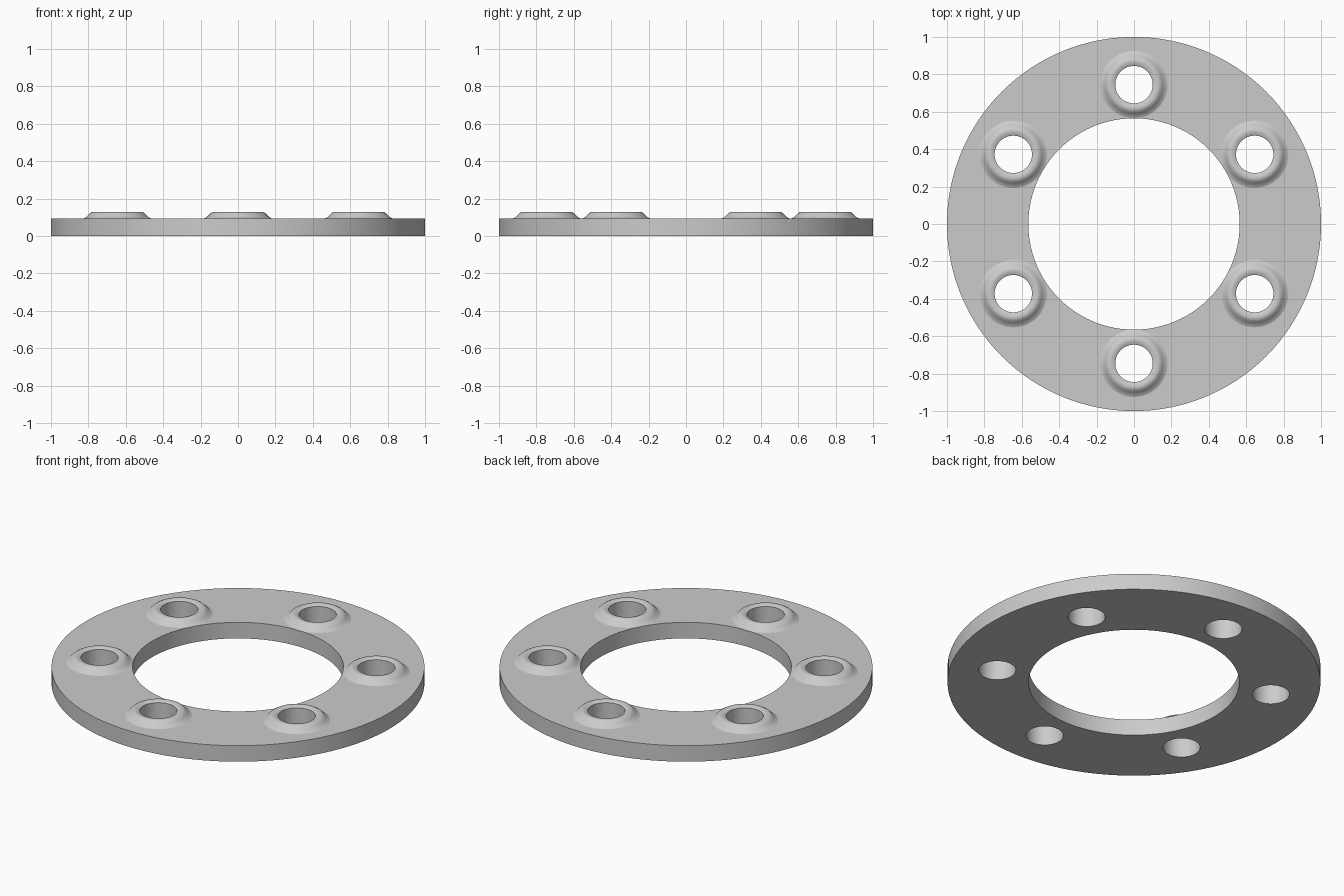
import bpy, bmesh, math
from mathutils import Vector

cube = bpy.data.objects.get("Cube")
if cube:
    bpy.data.objects.remove(cube, do_unlink=True)

PLATE_TOP = 0.095
BOLT_CIRCLE = 0.745
HOLE_RADIUS = 0.1
HOLES = 6

metal = bpy.data.materials.new("plain grey")
metal.use_nodes = True
grey = (0.6, 0.6, 0.6, 1)
metal.diffuse_color = grey
metal.node_tree.nodes["Principled BSDF"].inputs["Base Color"].default_value = grey


def ring_points(radius, z, count, centre=(0, 0)):
    angles = [2 * math.pi * i / count for i in range(count)]
    return [Vector((centre[0] + radius * math.cos(a),
                    centre[1] + radius * math.sin(a), z)) for a in angles]


def finish(bm, name):
    mesh = bpy.data.meshes.new(name)
    bm.to_mesh(mesh)
    bm.free()
    mesh.materials.append(metal)
    obj = bpy.data.objects.new(name, mesh)
    bpy.context.collection.objects.link(obj)
    bpy.ops.object.select_all(action='DESELECT')
    obj.select_set(True)
    bpy.context.view_layer.objects.active = obj
    bpy.ops.object.shade_smooth_by_angle(angle=math.radians(40))
    return obj


centres = []
for i in range(HOLES):
    a = math.radians(90) + 2 * math.pi * i / HOLES
    centres.append((BOLT_CIRCLE * math.cos(a), BOLT_CIRCLE * math.sin(a)))

# Flat annular plate with bolt holes: filled outline, then extruded
bm = bmesh.new()
outlines = [ring_points(1.0, 0, 128), ring_points(0.565, 0, 96)]
outlines += [ring_points(HOLE_RADIUS, 0, 48, c) for c in centres]
for outline in outlines:
    verts = [bm.verts.new(p) for p in outline]
    for v, w in zip(verts, verts[1:] + verts[:1]):
        bm.edges.new((v, w))
bmesh.ops.triangle_fill(bm, edges=bm.edges[:], use_beauty=True, normal=(0, 0, 1))
extruded = bmesh.ops.extrude_face_region(bm, geom=bm.faces[:], use_keep_orig=True)
top = [g for g in extruded["geom"] if isinstance(g, bmesh.types.BMVert)]
bmesh.ops.translate(bm, verts=top, vec=(0, 0, PLATE_TOP))
bmesh.ops.recalc_face_normals(bm, faces=bm.faces[:])
finish(bm, "ring_plate")

# Raised collar around each hole: (radius, height above plate)
collar = [(0.18, 0), (0.168, 0.005), (0.155, 0.018), (0.145, 0.028),
          (0.134, 0.034), (0.122, 0.034), (0.11, 0.031), (HOLE_RADIUS, 0.026),
          (HOLE_RADIUS, 0)]
for n, centre in enumerate(centres):
    bm = bmesh.new()
    loops = [[bm.verts.new(p) for p in ring_points(r, PLATE_TOP + h, 48, centre)]
             for r, h in collar]
    for low, high in zip(loops, loops[1:]):
        for i in range(48):
            j = (i + 1) % 48
            bm.faces.new((low[i], low[j], high[j], high[i]))
    finish(bm, f"hole_collar_{n + 1}")
